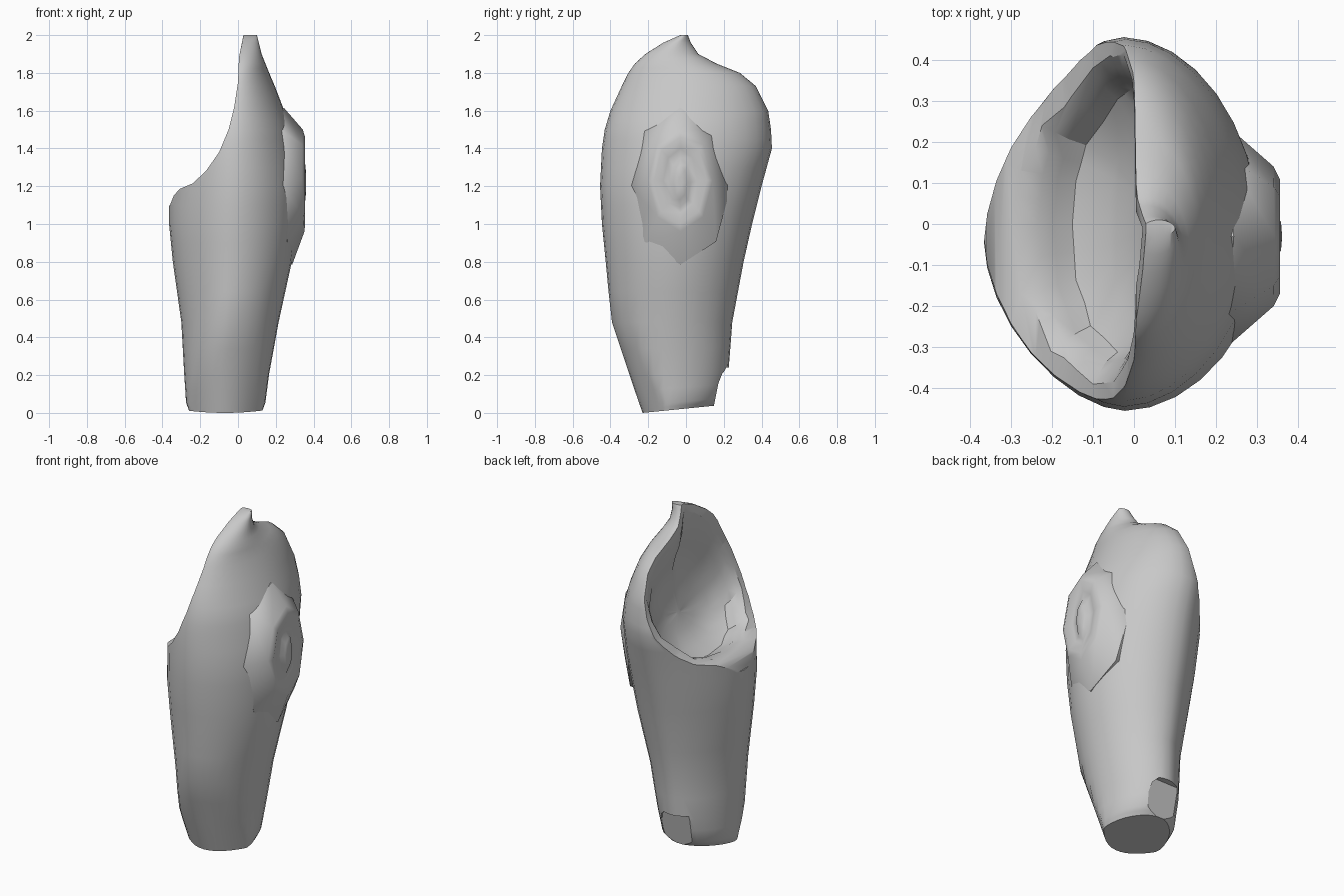
import bpy
import bmesh
from math import cos, sin, pi, radians

default_cube = bpy.data.objects.get("Cube")
if default_cube:
    bpy.data.objects.remove(default_cube, do_unlink=True)

grey = bpy.data.materials.new("plain_grey")
grey.use_nodes = True
grey.diffuse_color = (0.58, 0.58, 0.58, 1)
grey.node_tree.nodes["Principled BSDF"].inputs["Base Color"].default_value = grey.diffuse_color


def make_object(name, bm):
    bmesh.ops.recalc_face_normals(bm, faces=bm.faces)
    mesh = bpy.data.meshes.new(name)
    bm.to_mesh(mesh)
    bm.free()
    mesh.materials.append(grey)
    obj = bpy.data.objects.new(name, mesh)
    bpy.context.collection.objects.link(obj)
    return obj


def bridge_rings(name, rings):
    """Skin a list of equal-length point rings and cap both ends."""
    bm = bmesh.new()
    loops = [[bm.verts.new(point) for point in ring] for ring in rings]
    count = len(loops[0])
    for lower, upper in zip(loops, loops[1:]):
        for i in range(count):
            j = (i + 1) % count
            bm.faces.new((lower[i], lower[j], upper[j], upper[i]))
    bm.faces.new(loops[0])
    bm.faces.new(loops[-1])
    bmesh.ops.triangulate(bm, faces=[f for f in bm.faces if len(f.verts) > 4])
    return make_object(name, bm)


def signed_power(value, exponent):
    return abs(value) ** exponent * (1 if value >= 0 else -1)


def section_ring(section, sides, left_power, right_power):
    z, x_min, x_max, y_min, y_max = section
    ring = []
    for i in range(sides):
        angle = 2 * pi * i / sides
        c, s = cos(angle), sin(angle)
        exponent = 2 / (right_power if c > 0 else left_power)
        x = (x_min + x_max) / 2 + (x_max - x_min) / 2 * signed_power(c, exponent)
        y = (y_min + y_max) / 2 + (y_max - y_min) / 2 * signed_power(s, exponent)
        ring.append((x, y, z))
    return ring


def densify(sections, steps):
    result = []
    for a, b in zip(sections, sections[1:]):
        for k in range(steps):
            result.append([p + (q - p) * k / steps for p, q in zip(a, b)])
    return result + [sections[-1]]


def shape_cuff(point):
    """Slope the lower front back to a rounded edge and tilt the bottom."""
    x, y, z = point
    if z < 0.5:
        if y < -0.04:
            slope = -0.23 - 0.34 * z + (3.2 - 2.5 * z) * (x + 0.07) ** 2
            y = max(y, min(slope, -0.04))
        z += max(0, 1 - z / 0.4) * 0.1 * (y + 0.23)
    return x, y, z


def smooth(obj, angle):
    bpy.ops.object.select_all(action='DESELECT')
    obj.select_set(True)
    bpy.context.view_layer.objects.active = obj
    bpy.ops.object.shade_smooth_by_angle(angle=radians(angle))


def carve(target, cutter):
    cutter.hide_render = True
    mod = target.modifiers.new("carve", 'BOOLEAN')
    mod.operation = 'DIFFERENCE'
    mod.solver = 'EXACT'
    mod.object = cutter
    bpy.context.view_layer.objects.active = target
    bpy.ops.object.modifier_apply(modifier=mod.name)
    bpy.data.objects.remove(cutter, do_unlink=True)


def extrude_profile(name, points, to_point, near, far):
    return bridge_rings(name, [[to_point(a, b, d) for a, b in points] for d in (near, far)])


# Sleeve: height, then x and y extents of each cross-section
sleeve_sections = [
    (0, -0.26, 0.13, -0.33, 0.15),
    (0.04, -0.275, 0.145, -0.335, 0.19),
    (0.2, -0.285, 0.165, -0.36, 0.225),
    (0.48, -0.3, 0.215, -0.395, 0.245),
    (0.8, -0.345, 0.285, -0.425, 0.305),
    (1, -0.365, 0.31, -0.445, 0.35),
    (1.2, -0.365, 0.32, -0.455, 0.4),
    (1.4, -0.35, 0.3, -0.445, 0.455),
    (1.5, -0.32, 0.28, -0.43, 0.45),
    (1.6, -0.28, 0.245, -0.4, 0.435),
    (1.73, -0.2, 0.195, -0.34, 0.37),
    (1.8, -0.15, 0.165, -0.305, 0.285),
    (1.85, -0.11, 0.145, -0.27, 0.16),
    (1.9, -0.07, 0.125, -0.215, 0.065),
    (1.96, -0.03, 0.11, -0.12, 0.025),
    (2, 0.02, 0.1, -0.03, 0.01),
]
sleeve = bridge_rings("sleeve", [
    [shape_cuff(p) for p in section_ring(s, 32, 1.72, 1.9)]
    for s in densify(sleeve_sections, 2)])

# Sweeping side opening, cut along the depth
rim_curve = [
    (-0.36, 1.1), (-0.34, 1.15), (-0.31, 1.185), (-0.24, 1.215),
    (-0.17, 1.28), (-0.1, 1.38), (-0.05, 1.5), (-0.02, 1.62), (0, 1.75),
    (0.005, 1.88), (0.035, 2.03), (0.035, 2.2),
]
opening_profile = [(-0.5, 1)] + rim_curve + [(-0.5, 2.2)]
carve(sleeve, extrude_profile("opening_cutter", opening_profile,
                              lambda x, z, y: (x, y, z), -1, 1))


def rim_x(height):
    for (x0, z0), (x1, z1) in zip(rim_curve, rim_curve[1:]):
        if z0 <= height <= z1:
            return x0 + (x1 - x0) * (height - z0) / (z1 - z0)


# Dish inside the opening: its outline as height and depth along the rim curve
dish_outline = [
    (1.19, 0), (1.2, 0.13), (1.23, 0.24), (1.38, 0.38), (1.48, 0.41), (1.6, 0.41),
    (1.72, 0.35), (1.79, 0.23), (1.83, 0.12), (1.88, 0.03), (1.96, -0.01), (1.92, -0.1),
    (1.82, -0.22), (1.65, -0.33), (1.5, -0.385), (1.38, -0.39), (1.25, -0.31), (1.2, -0.17),
]


def dish_ring(scale, inset, sink):
    ring = []
    for height, y in densify(dish_outline + dish_outline[:1], 2)[:-1]:
        height = 1.5 + (height - 1.5) * scale
        ring.append((rim_x(height) + inset, y * scale, height - sink))
    return ring


carve(sleeve, bridge_rings("dish_cutter", [
    dish_ring(1.05, -0.03, 0 - 0.04),
    dish_ring(1, 0, 0),
    dish_ring(0.93, 0.012, 0.025),
    dish_ring(0.86, 0.025, 0.07),
    dish_ring(0.8, 0.05, 0.11),
    dish_ring(0.6, 0.085, 0.14),
    dish_ring(0.3, 0.1, 0.15),
    dish_ring(0.05, 0.1, 0.15),
]))

# Notch at the lower back, tapered towards its top
notch_profile = [(-0.2, -0.1), (0.05, -0.1), (0.05, 0.1),
                 (0.03, 0.21), (0, 0.24), (-0.15, 0.24), (-0.18, 0.21), (-0.2, 0.1)]
carve(sleeve, extrude_profile(
    "notch_cutter", notch_profile,
    lambda x, z, y: (x, y + (0.2 * z if y < 0.3 else 0), z), 0.14, 0.5))
smooth(sleeve, 32)


# Raised elbow boss with a dished centre: half depth, half height, x, centre height
def boss_ring(half_y, half_z, x, z_mid, follow):
    ring = []
    for i in range(8):
        c, s = cos(pi * i / 4), sin(pi * i / 4)
        drop = follow * (0.037 * s * s - 0.022 * s)
        ring.append((x + drop, -0.03 + half_y * c, z_mid + half_z * s))
    return ring


boss = bridge_rings("elbow_boss", [
    boss_ring(0.26, 0.4, 0.17, 1.2, 1),
    boss_ring(0.268, 0.415, 0.228, 1.2, 1),
    boss_ring(0.17, 0.27, 0.34, 1.23, 0.2),
    boss_ring(0.14, 0.23, 0.355, 1.23, 0),
    boss_ring(0.09, 0.17, 0.338, 1.23, 0),
    boss_ring(0.055, 0.13, 0.34, 1.22, 0),
    boss_ring(0.035, 0.09, 0.358, 1.22, 0),
    boss_ring(0.01, 0.03, 0.36, 1.22, 0),
])
smooth(boss, 50)
